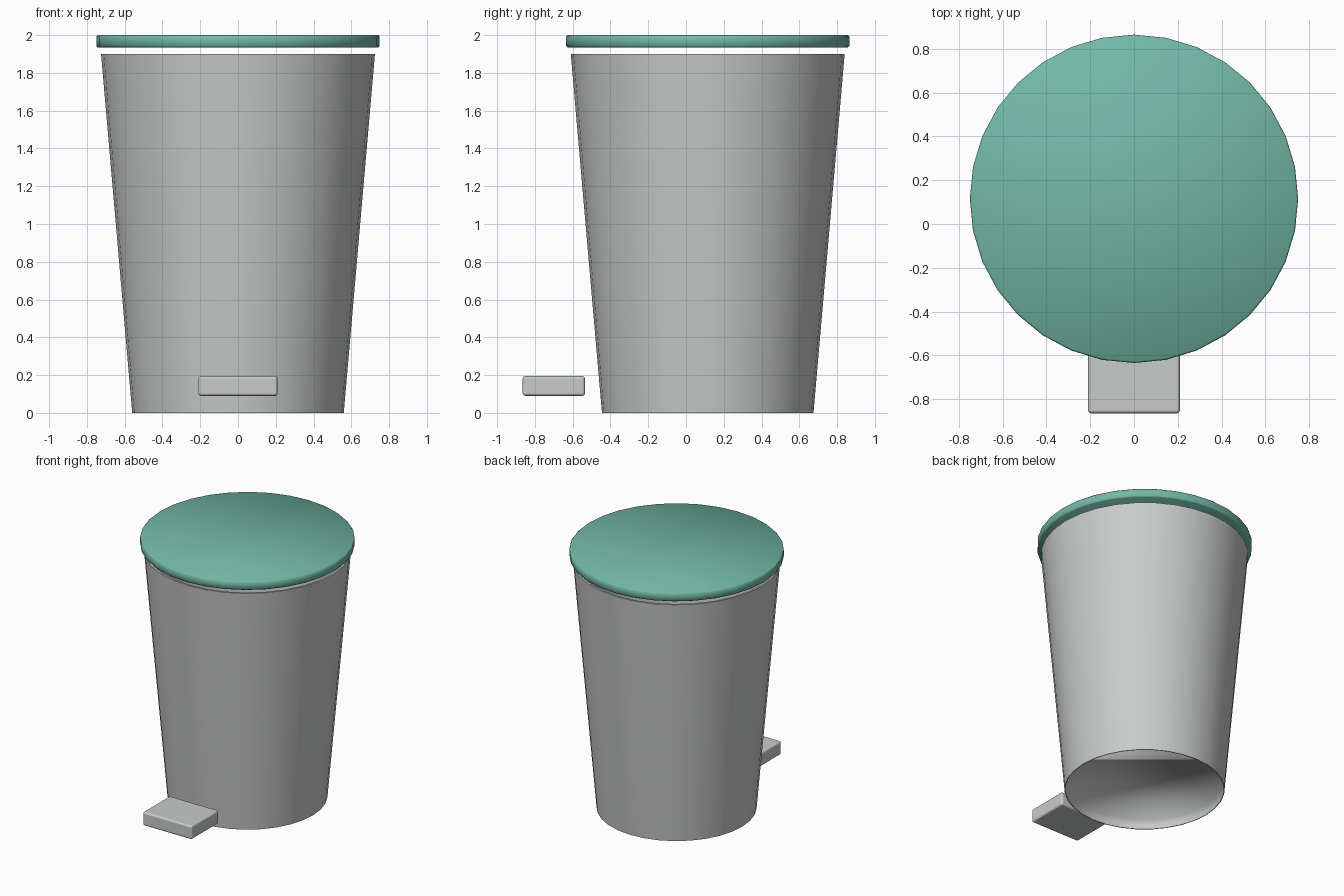
import bpy, bmesh, math

if "Cube" in bpy.data.objects:
    bpy.data.objects.remove(bpy.data.objects["Cube"])

CY = 0.115     # the can sits slightly behind the origin to balance the pedal
SEG = 32


def material(name, rgb):
    m = bpy.data.materials.new(name)
    m.diffuse_color = (*rgb, 1)
    m.use_nodes = True
    m.node_tree.nodes["Principled BSDF"].inputs["Base Color"].default_value = m.diffuse_color
    return m


GREY = material("light grey metal", (0.58, 0.60, 0.59))
GREEN = material("sea green", (0.17, 0.48, 0.385))


def finish(name, bm, mat):
    bmesh.ops.recalc_face_normals(bm, faces=bm.faces)
    mesh = bpy.data.meshes.new(name)
    bm.to_mesh(mesh)
    bm.free()
    mesh.materials.append(mat)
    ob = bpy.data.objects.new(name, mesh)
    bpy.context.collection.objects.link(ob)
    mesh.shade_smooth()
    return ob


def lathe(name, profile, mat, sharp=()):
    """Turn (radius, height) points around the can axis and cap both ends.
    Rings listed in sharp keep a hard edge."""
    bm = bmesh.new()
    rings = []
    for r, z in profile:
        rings.append([bm.verts.new((r * math.sin(2 * math.pi * i / SEG),
                                    CY + r * math.cos(2 * math.pi * i / SEG), z))
                      for i in range(SEG)])
    for a, b in zip(rings, rings[1:]):
        for i in range(SEG):
            j = (i + 1) % SEG
            bm.faces.new((a[i], a[j], b[j], b[i]))
    bm.faces.new(rings[0])
    bm.faces.new(rings[-1])
    for k in sharp:
        for i in range(SEG):
            bm.edges.get((rings[k][i], rings[k][(i + 1) % SEG])).smooth = False
    return finish(name, bm, mat)


# Tapered can: recessed underside, outer wall, rim, hollow inside with a floor
lathe("can_body", [(0.562, 0.08), (0.555, 0.0), (0.56, 0.0), (0.725, 1.90),
                   (0.71, 1.90), (0.555, 0.10)], GREY, sharp=(1, 2, 3, 4, 5))

# Flat round lid with softened edges, floating just above the rim
lathe("lid", [(0.742, 1.935), (0.75, 1.943), (0.75, 1.992), (0.742, 2.0)], GREEN)

# Foot pedal: rounded block in front of the can
bm = bmesh.new()
bmesh.ops.create_cube(bm, size=1)
for v in bm.verts:
    v.co.x *= 0.42
    v.co.y = v.co.y * 0.33 - 0.70
    v.co.z = v.co.z * 0.105 + 0.1425
pedal = finish("foot_pedal", bm, GREY)
bevel = pedal.modifiers.new("rounding", 'BEVEL')
bevel.width = 0.015
bevel.segments = 3
bevel.harden_normals = True
